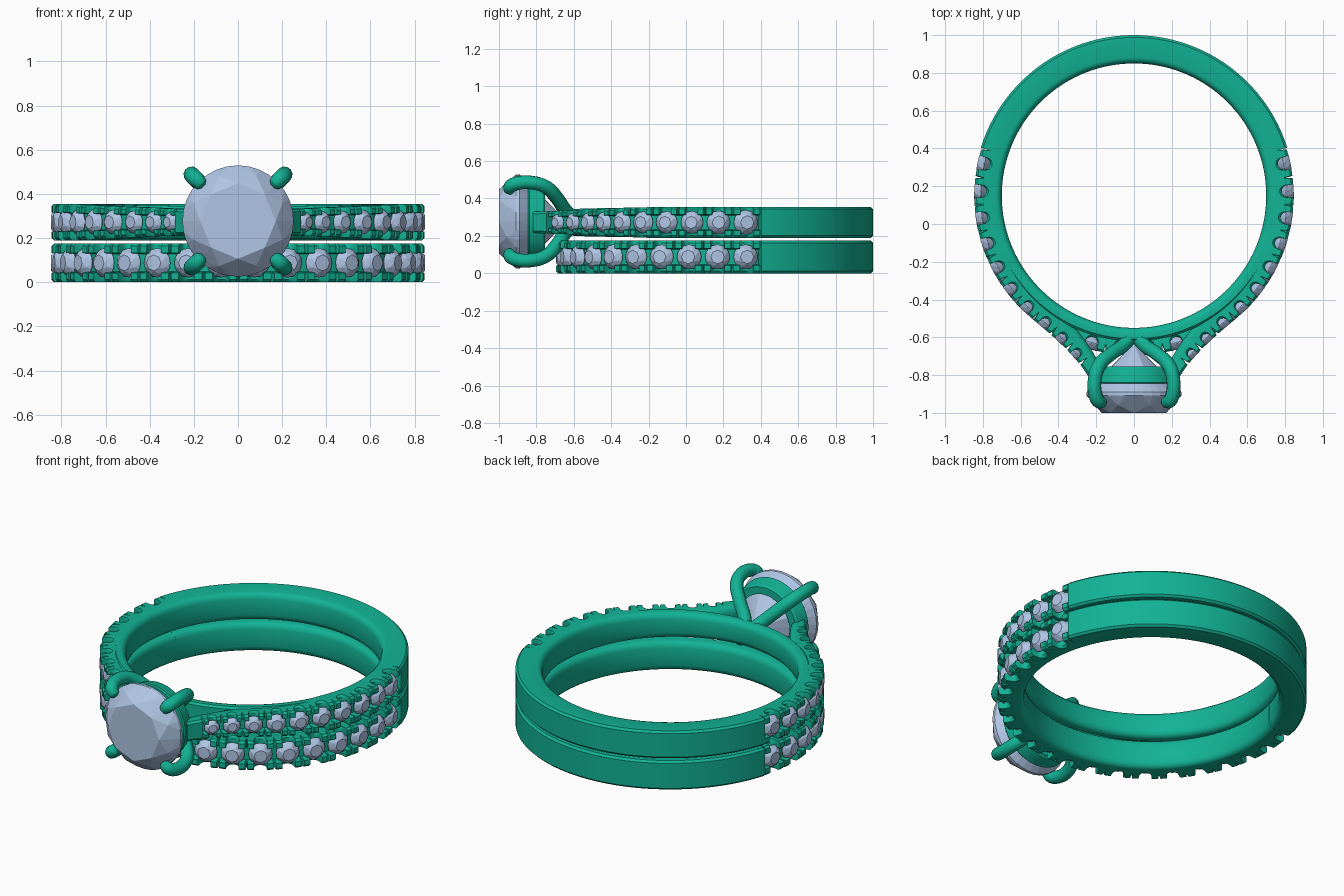
import bpy, bmesh, math
from mathutils import Vector
from mathutils.geometry import interpolate_bezier

if "Cube" in bpy.data.objects:
    bpy.data.objects.remove(bpy.data.objects["Cube"])

CY, R_IN, R_OUT = 0.15, 0.70, 0.845          # finger hole centre and radii
PITCH = math.radians(10.737) * R_OUT         # arc spacing of the small stones
START = math.radians(107.4)                  # where the stones begin, from the front


def material(name, rgb):
    m = bpy.data.materials.new(name)
    m.diffuse_color = (*rgb, 1)
    m.use_nodes = True
    m.node_tree.nodes["Principled BSDF"].inputs["Base Color"].default_value = m.diffuse_color
    return m


METAL = material("green_metal", (0.006, 0.45, 0.30))
STONE = material("pale_stone", (0.43, 0.56, 0.78))


def finish(bm, name, mat, mirror=False, smooth=True):
    bmesh.ops.recalc_face_normals(bm, faces=bm.faces[:])
    me = bpy.data.meshes.new(name)
    bm.to_mesh(me)
    bm.free()
    me.materials.append(mat)
    ob = bpy.data.objects.new(name, me)
    bpy.context.collection.objects.link(ob)
    bpy.ops.object.select_all(action='DESELECT')
    bpy.context.view_layer.objects.active = ob
    ob.select_set(True)
    if mirror:
        mod = ob.modifiers.new("mirror", 'MIRROR')
        mod.use_mirror_merge = False
    if smooth:
        bpy.ops.object.shade_smooth_by_angle(angle=math.radians(32))
    return ob


# Paths: arc length -> outer point and outward normal, seen from above
def arc(radius, start):
    def f(s):
        a = start - s / radius
        n = Vector((math.sin(a), -math.cos(a)))
        return Vector((0, CY)) + n * radius, n
    return f


ring_path = arc(R_OUT, START)
ARC_LEN = (START - math.radians(40)) * R_OUT
p0 = ring_path(ARC_LEN)[0]
arm = interpolate_bezier(p0, p0 + Vector((-0.092, -0.077)),
                         Vector((0.30, -0.70)), Vector((0.235, -0.82)), 60)
arm = [Vector(p[:2]) for p in arm]
ARM_LEN = sum((b - a).length for a, b in zip(arm, arm[1:]))


def shoulder_path(s):
    if s <= ARC_LEN:
        return ring_path(s)
    s -= ARC_LEN
    for a, b in zip(arm, arm[1:]):
        step = (b - a).length
        if s <= step or b == arm[-1]:
            t = (b - a).normalized()
            return a + t * min(s, step), Vector((-t.y, t.x))
        s -= step


# Sweep a rounded band; each row is (arc length, edge depth, middle depth)
def band(name, path, rows, zc, half, depth, mirror=False, closed=False):
    bm = bmesh.new()
    rings = []
    for s, e, m in rows:
        p, n = path(s)
        h, D = half(s), depth(s)
        side = [(m, .45 * h), (e, .52 * h), (e, h - .012), (e + .012, h),
                (D - .032, h), (D - .018, h - .004), (D - .006, h - .016), (D, h - .035)]
        section = side + [(d, -z) for d, z in reversed(side)]
        rings.append([bm.verts.new((p.x - n.x * d, p.y - n.y * d, zc + z)) for d, z in section])
    k = len(rings[0])
    for a, b in zip(rings, rings[1:]):
        for i in range(k):
            j = (i + 1) % k
            bm.faces.new((a[i], a[j], b[j], b[i]))
    for r in (rings[0], rings[-1]):
        bm.faces.new(r)
    return finish(bm, name, METAL, mirror)


# Scalloped seat for each stone, with a thin slit between neighbours
def seat_rows(stones):
    rows = []
    for s, p in stones:
        k = p / PITCH
        u, g = 0.036 * k, 0.046
        rows += [(s - p / 2, .04, g), (s - p / 2 + .007, 0, g), (s - u - .001, 0, g)]
        for i in range(9):
            a = math.pi * i / 8
            e = (.03 + .036 * math.sin(a)) * k
            rows.append((s - u * math.cos(a), e, max(e, g)))
        rows += [(s + u + .001, 0, g), (s + p / 2 - .007, 0, g)]
    s, p = stones[-1]
    return rows + [(s + p / 2, .04, .046)]


# Faceted round stone as the convex hull of a few rings
def gem(bm, origin, normal, r, table, crown, belt, pavilion, sides=16):
    n = Vector(normal)
    up = Vector((0, 0, 1))
    t = n.cross(up)
    levels = [(table, crown, 8, 0), ((table + 1) / 2 + .03, crown * .62, 8, .5),
              (1, belt, sides, 0), (1, 0, sides, 0), (.5, -pavilion * .54, 8, .5), (0.02, -pavilion, 8, 0)]
    vs = []
    for rad, h, count, off in levels:
        for i in range(count):
            a = 2 * math.pi * (i + off) / count
            vs.append(bm.verts.new(origin + r * (rad * (t * math.cos(a) + up * math.sin(a)) + n * h)))
    res = bmesh.ops.convex_hull(bm, input=vs)
    junk = [g for g in res["geom_interior"] if isinstance(g, bmesh.types.BMVert)]
    bmesh.ops.delete(bm, geom=junk, context='VERTS')


def stone_row(name, path, stones, zc, mirror=False):
    bm = bmesh.new()
    for s, p in stones:
        k = p / PITCH
        q, n = path(s)
        q = q - n * .036 * k
        gem(bm, Vector((q.x, q.y, zc)), (n.x, n.y, 0), .066 * k, .55, .56, .06, .75)
    finish(bm, name, STONE, mirror, smooth=False)


Z_LOW, Z_UP = 0.0875, 0.272
H_LOW, H_UP = 0.0875, 0.083

# Plain backs of both rings
back = arc(0.85, 2 * math.pi - START)
back_len = (2 * math.pi - 2 * START) * 0.85
plain = [(back_len * i / 64, 0, 0) for i in range(65)]
for name, z, h in (("lower_band_back", Z_LOW, H_LOW), ("upper_band_back", Z_UP, H_UP)):
    band(name, back, plain, z, lambda s, h=h: h, lambda s: 0.15)

# Lower stone-set front
low = [((i + .5) * PITCH, PITCH) for i in range(20)]
band("lower_band_front", ring_path, seat_rows(low), Z_LOW, lambda s: H_LOW, lambda s: R_OUT - R_IN)
stone_row("lower_small_stones", ring_path, low, Z_LOW)

# Upper stone-set shoulders rising to the head, stones shrinking on the way
up, edge = [], 0.0
for p in (.157, .150, .145, .143, .140, .138, .132, .122, .116, .104):
    up.append((edge + p / 2, p))
    edge += p
total = ARC_LEN + ARM_LEN


def clamp(v):
    return min(max(v, 0), 1)


rows = seat_rows(up) + [(edge + .007, 0, 0)]
rows += [(edge + .007 + (total - edge - .008) * i / 5, 0, 0) for i in range(1, 6)]
band("upper_shoulders", shoulder_path, rows, Z_UP,
     lambda s: H_UP - .026 * clamp((s - .6) / (total - .6)),
     lambda s: R_OUT - R_IN - .065 * clamp((s - ARC_LEN) / ARM_LEN), mirror=True)
stone_row("upper_small_stones", shoulder_path, up, Z_UP, mirror=True)

# Thin bridge under the head
a0 = math.radians(60)
bridge = arc(0.77, a0)
band("upper_bridge", bridge, [(2 * a0 * .77 * i / 48, 0, 0) for i in range(49)], Z_UP,
     lambda s: .070 + .010 * abs(s / (a0 * .77) - 1), lambda s: 0.07)

# Centre stone
ZC = 0.277
bm = bmesh.new()
gem(bm, Vector((0, -0.89, ZC)), (0, -1, 0), 0.252, .68, .11 / .252, .07, 1.0, 32)
finish(bm, "centre_stone", STONE, smooth=False)

# Basket ring holding the stone
bm = bmesh.new()
profile = [(.228, -.845), (.234, -.838), (.218, -.765), (.208, -.755), (.165, -.755), (.19, -.845)]
loops = [[bm.verts.new((r * math.cos(2 * math.pi * i / 48), y, ZC + r * math.sin(2 * math.pi * i / 48)))
          for r, y in profile] for i in range(48)]
for i in range(48):
    a, b = loops[i], loops[(i + 1) % 48]
    for j in range(len(profile)):
        m = (j + 1) % len(profile)
        bm.faces.new((a[j], a[m], b[m], b[j]))
finish(bm, "basket_ring", METAL)

# Four claws curving from the bridge over the stone
cu = bpy.data.curves.new("claws", 'CURVE')
cu.dimensions, cu.bevel_depth, cu.bevel_resolution = '3D', 0.037, 4
cu.resolution_u, cu.use_fill_caps = 6, True
claw = [(.157, -.946, .35), (.165, -.945, .8), (.188, -.938, 1), (.205, -.90, 1), (.207, -.82, 1),
        (.185, -.75, 1), (.125, -.69, 1), (.06, -.645, 1), (.02, -.60, 1)]
for sx in (1, -1):
    for sz in (1, -1):
        sp = cu.splines.new('BEZIER')
        sp.bezier_points.add(len(claw) - 1)
        for bp, (o, y, r) in zip(sp.bezier_points, claw):
            bp.co = (sx * o, y, ZC + sz * o)
            bp.handle_left_type = bp.handle_right_type = 'AUTO'
            bp.radius = r
cu.materials.append(METAL)
claws = bpy.data.objects.new("claws", cu)
bpy.context.collection.objects.link(claws)
bpy.ops.object.select_all(action='DESELECT')
bpy.context.view_layer.objects.active = claws
claws.select_set(True)
bpy.ops.object.convert(target='MESH')
bpy.ops.object.shade_smooth_by_angle(angle=math.radians(40))
